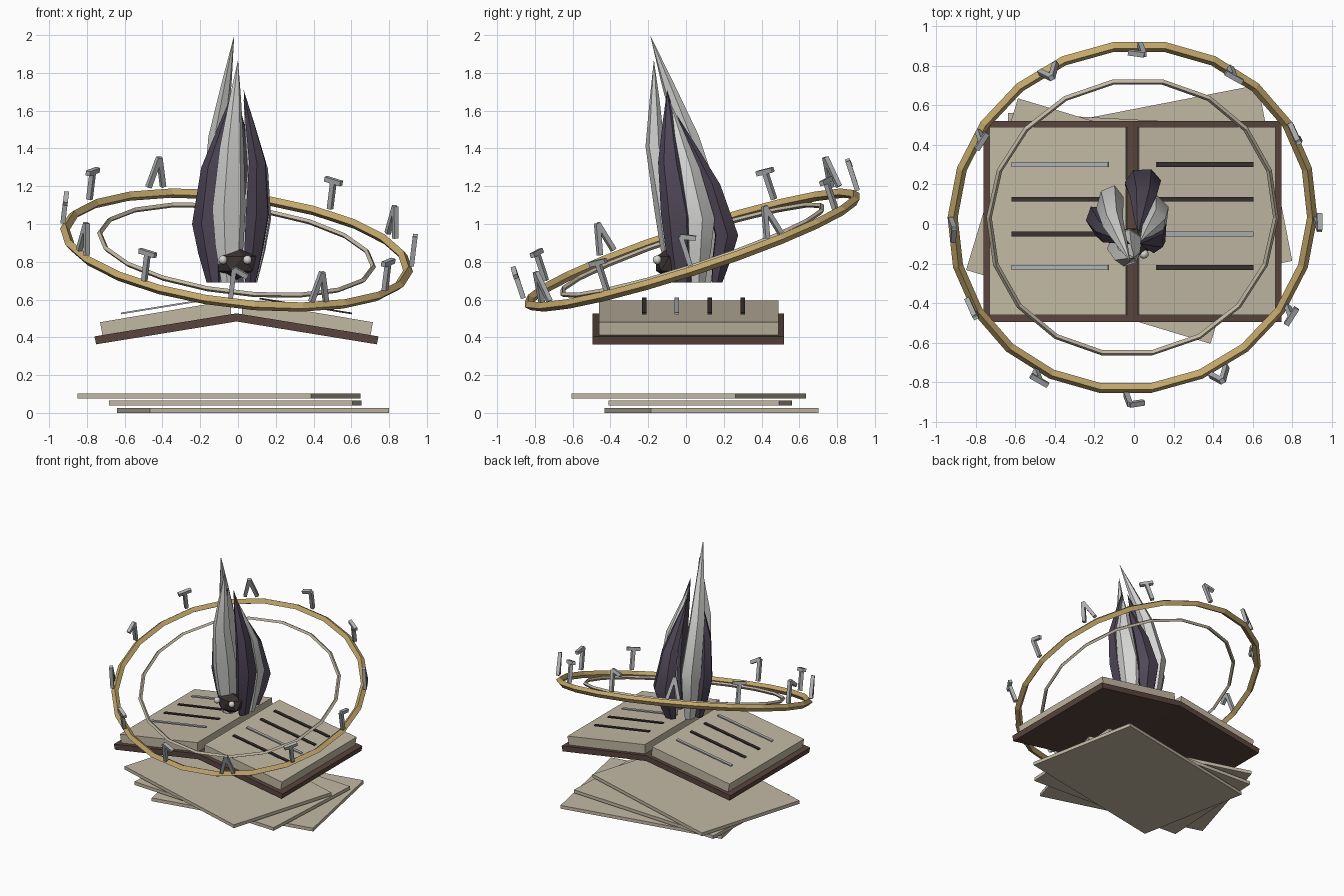
import bpy, bmesh, math
from mathutils import Vector, Matrix, Euler

if "Cube" in bpy.data.objects:
    bpy.data.objects.remove(bpy.data.objects["Cube"])


def mat(name, r, g, b):
    m = bpy.data.materials.new(name)
    m.diffuse_color = (r, g, b, 1)
    m.use_nodes = True
    m.node_tree.nodes["Principled BSDF"].inputs["Base Color"].default_value = m.diffuse_color
    return m


PAPER = mat("paper", .54, .48, .37)
LEATHER = mat("brown leather", .10, .058, .046)
GOLD = mat("gold", .55, .39, .15)
PALE = mat("pale gold", .54, .48, .37)
SILVER = mat("silver", .43, .44, .45)
INK = mat("dark ink", .04, .032, .03)
LIGHT = mat("light feather", .66, .66, .65)
DARK = mat("dark purple", .078, .062, .095)


def finish(bm, name, m, matrix=None, smooth=None):
    bmesh.ops.recalc_face_normals(bm, faces=bm.faces)
    if matrix:
        bm.transform(matrix)
    me = bpy.data.meshes.new(name)
    bm.to_mesh(me)
    bm.free()
    me.materials.append(m)
    ob = bpy.data.objects.new(name, me)
    bpy.context.collection.objects.link(ob)
    if smooth:
        bpy.context.view_layer.objects.active = ob
        ob.select_set(True)
        bpy.ops.object.shade_smooth_by_angle(angle=math.radians(smooth))
        ob.select_set(False)
    return ob


def box_into(bm, size, matrix):
    s = Matrix.Diagonal((*size, 1))
    bmesh.ops.create_cube(bm, size=1, matrix=matrix @ s)


def box(name, size, matrix, m):
    bm = bmesh.new()
    box_into(bm, size, matrix)
    return finish(bm, name, m)


def prism(name, profile, y0, y1, m):
    """Extrude an xz profile along y."""
    bm = bmesh.new()
    f = bm.faces.new([bm.verts.new((x, y0, z)) for x, z in profile])
    r = bmesh.ops.extrude_face_region(bm, geom=[f])
    vs = [v for v in r["geom"] if isinstance(v, bmesh.types.BMVert)]
    bmesh.ops.translate(bm, vec=(0, y1 - y0, 0), verts=vs)
    return finish(bm, name, m)


def skin(bm, rings, closed=False, tip=None):
    """Join rings of points; close in a loop, or cap the start and end in a tip."""
    rows = [[bm.verts.new(p) for p in ring] for ring in rings]
    n = len(rows[0])
    pairs = list(zip(rows, rows[1:])) + ([(rows[-1], rows[0])] if closed else [])
    for a, b in pairs:
        for i in range(n):
            j = (i + 1) % n
            bm.faces.new((a[i], a[j], b[j], b[i]))
    if tip is not None:
        t = bm.verts.new(tip)
        bm.faces.new(rows[0])
        for i in range(n):
            bm.faces.new((rows[-1][i], rows[-1][(i + 1) % n], t))


# loose sheets fanned out below the book
for x, y, z, a in ((.08, .135, .0135, 11), (-.015, .075, .0525, -3), (-.10, .015, .09, -16.8)):
    box("loose_sheet", (1.29, .906, .026),
        Matrix.Translation((x, y, z)) @ Matrix.Rotation(math.radians(a), 4, 'Z'), PAPER)

# open cover, one folded board
CX = -.008
prism("book_cover", [(CX + x, z) for x, z in (
    (-.752, .405), (0, .527), (.752, .405), (.743, .363), (0, .484), (-.743, .363))],
    -.495, .52, LEATHER)

# page blocks and the raised lines of writing
SLOPE = math.atan2(.122, .752)
ROWS = (.30, .125, -.05, -.22)
for side, marks in ((-1, "sdds"), (1, "ddsd")):
    prism("page_block", [(CX + side * x, z) for x, z in (
        (.028, .522), (.710, .412), (.722, .480), (.032, .596))], -.46, .49, PAPER)
    for y, c in zip(ROWS, marks):
        box("written_line", (.495, .024, .009),
            Matrix.Translation((CX + side * .367, y, .566)) @
            Matrix.Rotation(side * SLOPE, 4, 'Y'), SILVER if c == "s" else INK)

# tilted rings with diamond section
TILT = Matrix.Translation((CX, .033, .862)) @ Euler(
    (math.radians(18), math.radians(7), 0)).to_matrix().to_4x4()


def ring(name, radius, tube, count, m):
    bm = bmesh.new()
    rings = []
    for i in range(count):
        a = math.tau * i / count
        rings.append([((radius + dr * tube) * math.cos(a), (radius + dr * tube) * math.sin(a), dz * tube)
                      for dr, dz in ((1, 0), (0, 1), (-1, 0), (0, -1))])
    skin(bm, rings, closed=True)
    finish(bm, name, m, TILT)


ring("outer_ring", .915, .026, 22, GOLD)
ring("inner_ring", .73, .014, 18, PALE)

# twelve marks of crossed rods above the outer ring: (length, tangent, height, lean)
MARKS = (
    ((.165, 0, .115, 0), (.085, .035, .180, 115)),
    ((.17, -.022, .115, 15), (.17, .022, .115, -15)),
    ((.15, 0, .105, 0), (.10, 0, .185, 90)),
)
for i in range(12):
    bm = bmesh.new()
    for length, t, h, lean in MARKS[i % 3]:
        box_into(bm, (.026, .026, length), Matrix.Translation((.93, t, h)) @
                 Matrix.Rotation(math.radians(-lean), 4, 'X'))
    finish(bm, "ring_mark", SILVER, TILT @ Matrix.Rotation(math.tau * i / 12, 4, 'Z'))

# folded feather blades: direction, bulge radius, bulge height, tip, material
BLADES = (
    (140, .12, 1.08, (-.02, -.19, 2.0), LIGHT),
    (188, .14, 1.00, (-.02, -.10, 1.71), DARK),
    (262, .13, 1.08, (0, -.17, 1.87), LIGHT),
    (332, .15, 1.05, (.03, -.10, 1.71), DARK),
    (20, .14, 1.03, (.03, -.09, 1.66), LIGHT),
    (68, .20, .94, (.02, -.05, 1.58), DARK),
)
CORE = Vector((-.03, .03, 0))
for az, r, zb, tip, m in BLADES:
    a = math.radians(az)
    out = Vector((math.cos(a), math.sin(a), 0))
    b = a + math.radians(25)
    o2 = Vector((math.cos(b), math.sin(b), 0))
    t2 = Vector((-math.sin(b), math.cos(b), 0))
    tip = Vector(tip)
    bulge = CORE + out * r + Vector((0, 0, zb))
    base = CORE + out * (r * .72) + Vector((0, 0, .69))
    mid = bulge.lerp(tip, .42) + out * .035
    high = bulge.lerp(tip, .74) + out * .015
    rings = []
    for c, w, d in ((base, .048, .032), (base.lerp(bulge, .5), .078, .055), (bulge, .092, .068),
                    (mid, .066, .05), (high, .032, .025)):
        rings.append([c + t2 * (w * math.cos(math.tau * k / 6)) + o2 * (d * math.sin(math.tau * k / 6))
                      for k in range(6)])
    bm = bmesh.new()
    skin(bm, rings, tip=tip)
    finish(bm, "feather_blade", m, smooth=40)

# small head at the front with two eyes
bm = bmesh.new()
bmesh.ops.create_icosphere(bm, subdivisions=1, radius=1,
                           matrix=Matrix.Translation((-.005, -.09, .79)) @ Matrix.Diagonal((.115, .08, .085, 1)))
finish(bm, "head", INK)
for x in (-.08, .05):
    bm = bmesh.new()
    bmesh.ops.create_uvsphere(bm, u_segments=10, v_segments=6, radius=.024,
                              matrix=Matrix.Translation((x, -.152, .81)))
    finish(bm, "eye", LIGHT, smooth=60)
